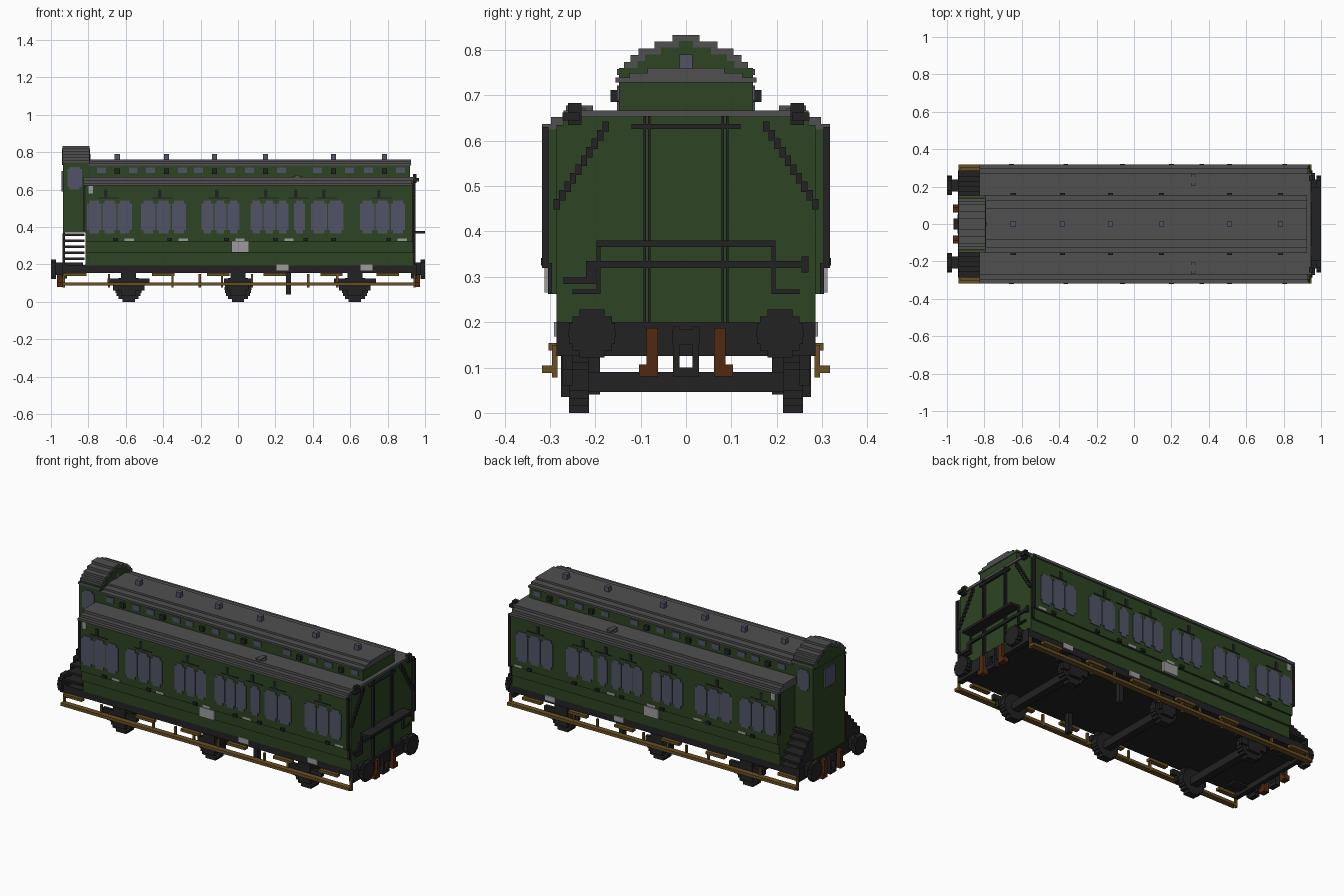
import bpy, bmesh, math

default_cube = bpy.data.objects.get("Cube")
if default_cube:
    bpy.data.objects.remove(default_cube, do_unlink=True)


def material(name, red, green, blue):
    mat = bpy.data.materials.new(name)
    mat.use_nodes = True
    colour = (red, green, blue, 1)
    mat.diffuse_color = colour
    shader = next(n for n in mat.node_tree.nodes if n.type == 'BSDF_PRINCIPLED')
    shader.inputs["Base Color"].default_value = colour
    shader.inputs["Roughness"].default_value = 0.9
    return mat


GREEN = material("coach green", .026, .056, .016)
GREY = material("roof grey", .08, .08, .08)
BLACK = material("iron black", .016, .016, .016)
GLASS = material("blue grey glass", .082, .087, .135)
WOOD = material("footboard brown", .14, .08, .017)
RUST = material("rust hose", .085, .022, .006)
PALE = material("pale plate", .33, .33, .33)


def build(name, mat, boxes, mirror=False):
    """Join boxes (x0, x1, y0, y1, z0, z1) into one part; mirror copies across y."""
    bm = bmesh.new()
    for x0, x1, y0, y1, z0, z1 in boxes:
        spans = [(y0, y1), (-y1, -y0)] if mirror else [(y0, y1)]
        for low, high in spans:
            cube = bmesh.ops.create_cube(bm, size=1)
            for v in cube["verts"]:
                v.co.x = x1 if v.co.x > 0 else x0
                v.co.y = high if v.co.y > 0 else low
                v.co.z = z1 if v.co.z > 0 else z0
    mesh = bpy.data.meshes.new(name)
    bm.to_mesh(mesh)
    bm.free()
    mesh.materials.append(mat)
    obj = bpy.data.objects.new(name, mesh)
    bpy.context.collection.objects.link(obj)
    return obj


def stepped_disc(radius, rows):
    """Rows of a blocky circle as (half width, low, high)."""
    step = 2 * radius / rows
    for i in range(rows):
        low = -radius + i * step
        middle = low + step / 2
        yield math.sqrt(radius ** 2 - middle ** 2), low, low + step


# Body walls: step outward from the sill to the waist
LEFT, RIGHT = -.815, .93
SIDE = .308
build("lower_wall", GREEN, [(LEFT, RIGHT, -.285, .285, .195, .262)])
build("middle_wall", GREEN, [(LEFT, RIGHT, -.298, .298, .262, .322)])
build("upper_wall", GREEN, [(LEFT, RIGHT, -SIDE, SIDE, .322, .625)])
build("end_panel", GREEN, [(RIGHT, .938, -.285, .285, .195, .635),
                           (RIGHT, .938, -.27, .27, .635, .655)])
build("corner_posts", BLACK, [(RIGHT, .942, .303, .317, .32, .63),
                              (RIGHT, .942, .295, .304, .262, .33),
                              (LEFT - .012, LEFT, .296, .312, .38, .62)], True)

# Main roof in shallow steps, with end lamps on top
roof_steps = [(.318, .622, .637), (.298, .637, .652), (.27, .652, .667)]
build("main_roof", GREY, [(-.825, .945 if z1 > .66 else RIGHT, -w, w, z0, z1)
                          for w, z0, z1 in roof_steps])
build("roof_lamps", GREY, [(.29, .345, .222, .25, .65, .672),
                           (.305, .33, .205, .265, .65, .678)], True)
build("lamp_irons", BLACK, [(.935, .955, .23, .26, .635, .683),
                            (.935, .968, .235, .272, .645, .662)], True)

# Raised central roof with small windows, dark shutters and ventilators
build("clerestory_wall", GREEN, [(-.8, .92, -.148, .148, .66, .735)])
build("clerestory_roof", GREY, [(-.8, .925, -w, w, z, z + .011)
                                for w, z in [(.155, .728), (.125, .739), (.085, .75)]])
bays = [-.645, -.382, -.126, .147, .51, .783]
build("clerestory_windows", GLASS, [(x + s - .024, x + s + .024, .146, .152, .688, .718)
                                    for x in bays for s in (-.085, .085)], True)
build("clerestory_shutters", BLACK, [(x - .014, x + .014, .146, .166, .685, .712)
                                     for x in bays], True)
build("roof_ventilators", GLASS, [(x - .014, x + .014, -.014, .014, .755, .79) for x in bays])

# Guard lookout at the other end, with a blocky arched roof
BACK, INNER = -.938, -.795
build("lookout_cabin", GREEN, [(BACK + .003, INNER, -.148, .148, .37, .76),
                               (BACK + .003, -.925, -.148, .148, .2, .37)])
arch = [(.152, .745, .758), (.137, .758, .774), (.122, .774, .789),
        (.105, .789, .803), (.07, .803, .819), (.03, .819, .833)]
build("lookout_roof", GREY, [(BACK, INNER, -w, w, z0, z1) for w, z0, z1 in arch])
build("lookout_gables", GREEN, [(BACK - .002, INNER + .003, -w + .015, w - .015, z0 - .013, z1 - .013)
                                for w, z0, z1 in arch])
build("lookout_side_windows", GLASS, [(-.912, -.835, .145, .152, .615, .71),
                                      (-.9, -.847, .145, .152, .6, .722)], True)
build("lookout_end_windows", GLASS, [(BACK - .005, BACK + .005, -.05, .05, .59, .7),
                                     (INNER, INNER + .006, -.014, .014, .758, .79)])

# Side windows: groups of panes with softened corners
groups = [(-.687, .246, 3), (-.398, .246, 3), (-.094, .21, 3), (.168, .21, 3),
          (.329, .066, 1), (.478, .18, 2), (.773, .246, 3)]
panes, door_vents, handles, labels = [], [], [], []
for centre, width, count in groups:
    pane = width / count
    for i in range(count):
        a = centre - width / 2 + i * pane + .003
        b = a + pane - .006
        panes += [(a, b, SIDE - .002, SIDE + .004, .385, .525),
                  (a + .012, b - .012, SIDE - .002, SIDE + .004, .367, .541)]
    door_vents += [(centre - .06, centre + .05, SIDE, SIDE + .003, .553, .559),
                   (centre - .03, centre - .01, SIDE, SIDE + .003, .559, .6)]
    handles.append((centre + .02, centre + .045, SIDE, SIDE + .012, .325, .341))
    if count == 3:
        labels.append((centre + .08, centre + .13, SIDE, SIDE + .003, .325, .34))
build("side_windows", GLASS, panes, True)
build("door_ventilators", BLACK, door_vents, True)
build("door_handles", BLACK, handles, True)
build("door_labels", PALE, labels, True)
build("number_plates", PALE, [(-.035, .06, .297, .312, .265, .322),
                              (-.8, -.775, SIDE, SIDE + .003, .58, .62)], True)
build("sill_plates", PALE, [(x - .033, x + .033, .283, .291, .168, .2)
                            for x in (.238, .687)], True)

# Underframe, end beams and blocky buffers
build("underframe", BLACK, [(-.93, .94, -.283, .283, .155, .197)])
build("end_beams", BLACK, [(-.94, -.915, -.285, .285, .125, .2),
                           (.925, .955, -.285, .285, .125, .2)])
buffers = []
for half, low, high in stepped_disc(.053, 7):
    for x0, x1 in ((-1, -.972), (.975, 1)):
        buffers.append((x0, x1, .207 - half, .207 + half, .175 + low, .175 + high))
for x0, x1 in ((-.975, -.83), (.94, .98)):
    buffers.append((x0, x1, .175, .238, .145, .21))
build("buffers", BLACK, buffers, True)
couplings, hoses = [], []
for end in (-.95, .955):
    couplings += [(end - .015, end + .015, .014, .029, .08, .19),
                  (end - .015, end + .015, 0, .03, .15, .185),
                  (end - .015, end + .015, 0, .02, .08, .1)]
    hoses += [(end - .017, end + .017, .062, .087, .08, .187),
              (end - .017, end + .017, .062, .104, .08, .107)]
build("couplings", BLACK, couplings, True)
build("brake_hoses", RUST, hoses, True)

# Wheels, axles and springs
wheels, axles, springs = [], [], []
for x in (-.585, 0, .625):
    for half, low, high in stepped_disc(.072, 9):
        wheels.append((x - half, x + half, .214, .258, .072 + low, .072 + high))
    axles.append((x - .022, x + .022, -.22, .22, .046, .09))
    reach = .075 if x == 0 else .112
    springs += [(x - reach, x + reach, .25, .272, .095, .125),
                (x - reach * .75, x + reach * .75, .25, .272, .06, .095),
                (x - .04, x + .04, .24, .276, .035, .16)]
build("wheels", BLACK, wheels, True)
build("axles", BLACK, axles)
build("springs", BLACK, springs, True)
build("brake_lever", BLACK, [(.257, .283, .19, .22, .04, .16)], True)

# Footboards on hangers
build("long_footboards", WOOD, [(-.938, .948, .285, .318, .088, .105)], True)
build("short_footboards", WOOD, [(x - .06, x + .06, .275, .303, .138, .154)
                                 for x in (-.87, -.4, -.105, .197, .5, .8)], True)
build("footboard_hangers", WOOD, [(x - .006, x + .006, .283, .295, .078, .15)
                                  for x in (-.932, -.69, -.35, -.205, -.085, .075, .375, .53, .943)], True)

# Stairs either side of the lookout
stairs = []
for i in range(5):
    z = .225 + i * .032
    outer = .285 - i * .028
    stairs += [(-.93, -.82, .148, outer, z, z + .013),
               (BACK, -.925, .148, outer, .19, z + .013)]
build("lookout_stairs", BLACK, stairs, True)

# Rails and pipes on the plain end
F0, F1 = .937, .95
build("end_step", BLACK, [(F0, 1, -.197, .197, .366, .38)])
build("end_rails", BLACK, [(F0, F1, .078, .084, .195, .655), (F0, F1, .088, .094, .195, .655),
                           (F0, F1, .188, .197, .27, .37), (F0, F1, .188, .25, .262, .272)], True)
build("end_cross_pipes", BLACK, [(F0, F1, -.12, .12, .626, .637),
                                 (F0, F1, -.21, .27, .32, .335),
                                 (F0, F1, -.22, -.2, .295, .335),
                                 (F0, F1, -.27, -.2, .284, .3),
                                 (F0, F1, .255, .27, .31, .345)])
build("diagonal_handrails", BLACK, [(F0, F1, .17 + i * .012, .184 + i * .012,
                                     .62 - i * .019, .643 - i * .019) for i in range(10)], True)
